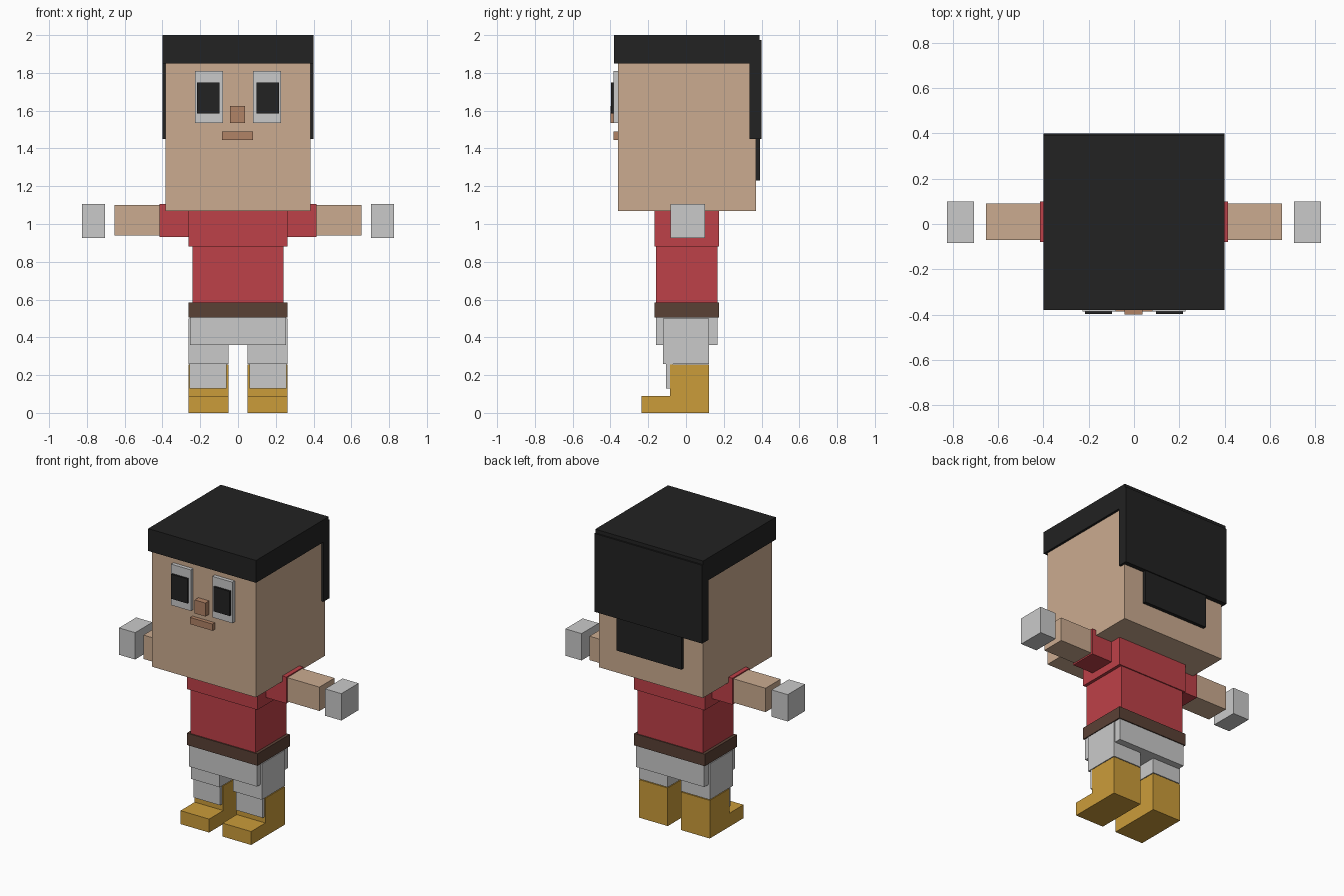
import bpy


def material(name, rgb):
    # sRGB bytes to linear diffuse colour
    m = bpy.data.materials.new(name)
    lin = [((c / 255 + 0.055) / 1.055) ** 2.4 for c in rgb]
    m.diffuse_color = (*lin, 1)
    return m


SKIN = material("skin", (203, 171, 144))
FEATURE = material("dark_skin", (177, 131, 102))
HAIR = material("black", (34, 34, 34))
WHITE = material("white", (202, 202, 202))
RED = material("red", (190, 65, 72))
BROWN = material("brown", (90, 65, 53))
GOLD = material("gold", (203, 156, 58))


def box(name, x, y, z, mat):
    # Box from (low, high) ranges on each axis
    mid = [(a + b) / 2 for a, b in (x, y, z)]
    bpy.ops.mesh.primitive_cube_add(size=1, location=mid)
    ob = bpy.context.object
    ob.name = name
    ob.scale = [b - a for a, b in (x, y, z)]
    bpy.ops.object.transform_apply(location=False, rotation=False, scale=True)
    ob.data.materials.append(mat)
    return ob


def pair(name, x, y, z, mat):
    # Mirrored boxes on both sides of the body
    box(name + "_right", x, y, z, mat)
    box(name + "_left", (-x[1], -x[0]), y, z, mat)


# Head and hair
box("head", (-0.385, 0.385), (-0.36, 0.37), (1.07, 1.86), SKIN)
box("hair_cap", (-0.4, 0.4), (-0.38, 0.39), (1.85, 2.0), HAIR)
box("hair_back", (-0.4, 0.4), (0.335, 0.4), (1.45, 1.975), HAIR)
box("hair_nape", (-0.24, 0.24), (0.36, 0.393), (1.23, 1.46), HAIR)

# Face
pair("eye", (0.08, 0.228), (-0.385, -0.35), (1.535, 1.81), WHITE)
pair("pupil", (0.097, 0.217), (-0.398, -0.38), (1.585, 1.75), HAIR)
box("nose", (-0.042, 0.038), (-0.4, -0.35), (1.535, 1.625), FEATURE)
box("mouth", (-0.085, 0.08), (-0.385, -0.35), (1.445, 1.49), FEATURE)

# Shirt and belt
box("chest", (-0.262, 0.262), (-0.168, 0.175), (0.88, 1.075), RED)
box("waist", (-0.242, 0.242), (-0.16, 0.168), (0.58, 0.885), RED)
box("belt", (-0.262, 0.262), (-0.168, 0.175), (0.505, 0.585), BROWN)

# Arms
pair("sleeve", (0.25, 0.415), (-0.08, 0.1), (0.93, 1.107), RED)
pair("forearm", (0.40, 0.653), (-0.07, 0.09), (0.94, 1.1), SKIN)
pair("hand", (0.705, 0.825), (-0.083, 0.1), (0.927, 1.107), WHITE)

# Trousers, boots and shin guards
box("hips", (-0.253, 0.253), (-0.16, 0.168), (0.36, 0.51), WHITE)
pair("leg", (0.05, 0.262), (-0.122, 0.122), (0.26, 0.5), WHITE)
pair("shin_guard", (0.06, 0.257), (-0.105, -0.07), (0.13, 0.265), WHITE)
pair("boot", (0.05, 0.262), (-0.085, 0.122), (0.0, 0.255), GOLD)
pair("boot_toe", (0.05, 0.262), (-0.235, -0.08), (0.0, 0.09), GOLD)
